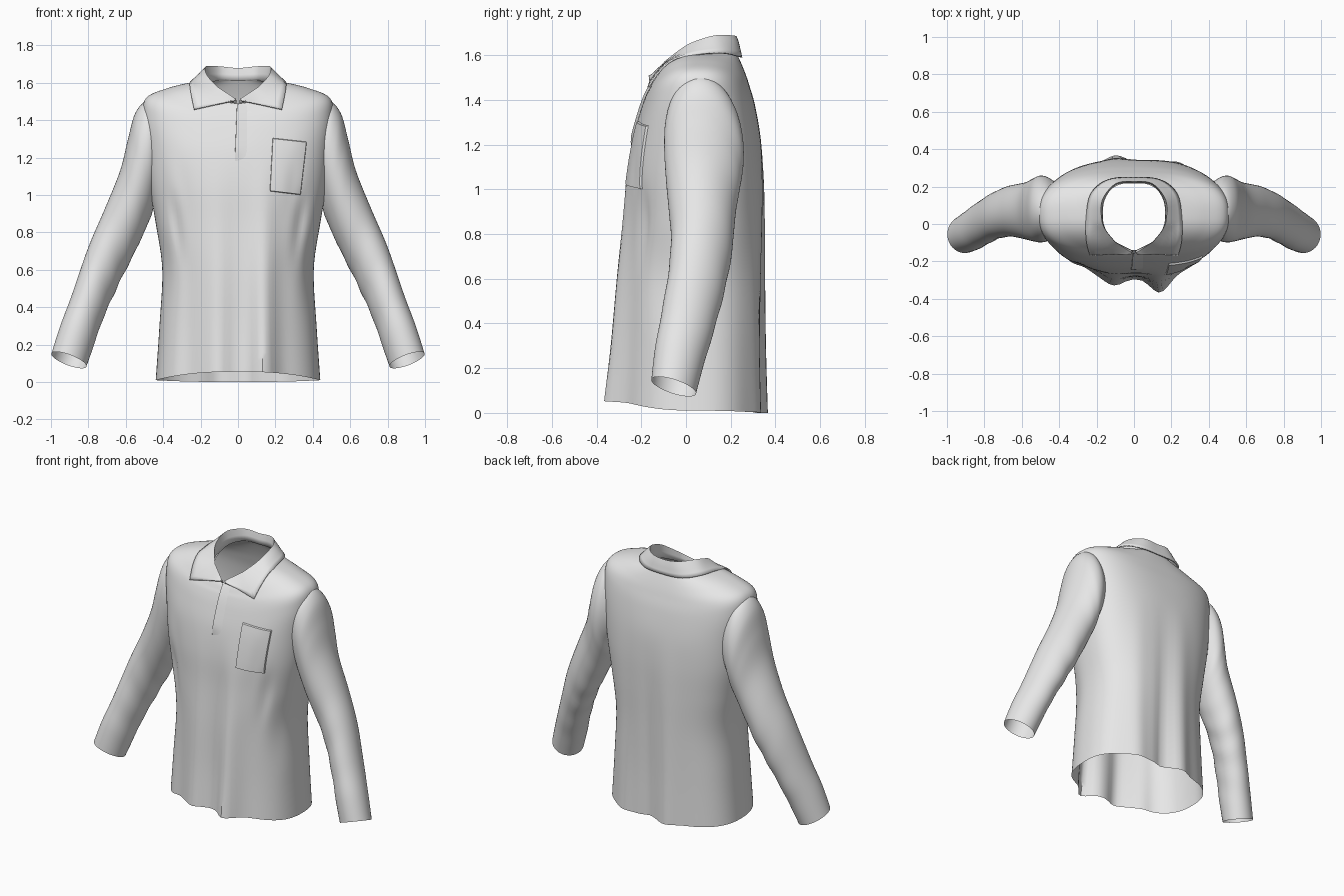
import bpy, bmesh, math
from mathutils import Vector
from mathutils.bvhtree import BVHTree

cube = bpy.data.objects.get("Cube")
if cube:
    bpy.data.objects.remove(cube)

cloth = bpy.data.materials.new("light_grey_cloth")
cloth.use_nodes = True
cloth.diffuse_color = (0.8, 0.8, 0.8, 1)
cloth.node_tree.nodes["Principled BSDF"].inputs["Base Color"].default_value = (0.8, 0.8, 0.8, 1)


def spline(a, b, c, d, t):
    return 0.5 * (2 * b + (c - a) * t + (2 * a - 5 * b + 4 * c - d) * t * t
                  + (3 * b - a - 3 * c + d) * t ** 3)


def refine(rows, steps):
    """Insert smooth in-between rows of points."""
    out = []
    n = len(rows)
    for i in range(n - 1):
        quad = [rows[max(0, min(n - 1, i + k))] for k in (-1, 0, 1, 2)]
        for s in range(steps):
            out.append([spline(*p, s / steps) for p in zip(*quad)])
    return out + [rows[-1]]


def sheet(name, rows, closed=False, angle=40):
    """Skin a grid of points as one smooth cloth surface."""
    bm = bmesh.new()
    grid = [[bm.verts.new(p) for p in row] for row in rows]
    m = len(rows[0])
    for a, b in zip(grid, grid[1:]):
        for j in range(m if closed else m - 1):
            k = (j + 1) % m
            bm.faces.new((a[j], a[k], b[k], b[j]))
    bmesh.ops.recalc_face_normals(bm, faces=bm.faces)
    mesh = bpy.data.meshes.new(name)
    bm.to_mesh(mesh)
    bm.free()
    mesh.materials.append(cloth)
    obj = bpy.data.objects.new(name, mesh)
    bpy.context.collection.objects.link(obj)
    bpy.ops.object.select_all(action='DESELECT')
    obj.select_set(True)
    bpy.context.view_layer.objects.active = obj
    bpy.ops.object.shade_smooth_by_angle(angle=math.radians(angle))
    return obj


def bump(x, centre, width):
    return math.exp(-((x - centre) / width) ** 2)


# Torso: side z, front z, back z, half width, front y, back y
TORSO = [
    (0.01, 0.055, 0.0, 0.44, -0.29, 0.335),
    (0.3, 0.3, 0.3, 0.42, -0.28, 0.335),
    (0.6, 0.6, 0.6, 0.405, -0.275, 0.34),
    (0.85, 0.85, 0.85, 0.44, -0.265, 0.345),
    (1.05, 1.05, 1.05, 0.475, -0.26, 0.345),
    (1.25, 1.22, 1.22, 0.495, -0.24, 0.335),
    (1.42, 1.35, 1.37, 0.51, -0.205, 0.31),
    (1.52, 1.42, 1.46, 0.49, -0.18, 0.285),
    (1.57, 1.45, 1.52, 0.38, -0.165, 0.265),
    (1.6, 1.475, 1.58, 0.26, -0.152, 0.24),
    (1.61, 1.49, 1.62, 0.17, -0.14, 0.22),
]


def torso_ring(zs, zf, zb, w, yf, yb, count=112):
    ring = []
    mid = 0.05
    for i in range(count):
        a = math.tau * i / count
        c, s = math.cos(a), math.sin(a)
        x = math.copysign(abs(c) ** 0.8, c) * w
        d = abs(s) ** 0.8
        y = mid + d * ((yf if s < 0 else yb) - mid)
        z = zs + s * s * ((zf if s < 0 else zb) - zs)
        # Hanging folds deepen toward the hem
        k = max(0, 1 - z / 1.2)
        if s < 0:
            y -= k * d * (0.045 * bump(x, -0.11, 0.07) + 0.09 * bump(x, 0.14, 0.07)
                          - 0.02 * bump(x, -0.27, 0.05))
            # Diagonal drag line below each arm
            y += 0.02 * bump(abs(x), 0.5 - 0.2 * z, 0.03) * bump(z, 0.75, 0.25)
        else:
            y += k * d * (0.035 * bump(x, -0.1, 0.07) + 0.025 * bump(x, 0.24, 0.07)
                          - 0.025 * bump(x, 0.04, 0.05))
        ring.append(Vector((x, y, z)))
    return ring


torso_rows = refine([torso_ring(*r) for r in TORSO], 6)
torso = sheet("shirt_body", torso_rows, closed=True)
surface = BVHTree.FromPolygons([v.co for v in torso.data.vertices],
                               [p.vertices for p in torso.data.polygons])


def front_y(x, z):
    hit = surface.ray_cast(Vector((x, -2, z)), Vector((0, 1, 0)))[0]
    return hit.y if hit else None


# Sleeves: outer x z, inner x z, centre y, half depth
SLEEVE = [
    (0.4, 1.46, 0.43, 1.0, 0.08, 0.14),
    (0.48, 1.505, 0.45, 0.95, 0.08, 0.172),
    (0.548, 1.44, 0.46, 0.9, 0.08, 0.178),
    (0.588, 1.3, 0.485, 0.84, 0.075, 0.168),
    (0.63, 1.13, 0.53, 0.74, 0.07, 0.152),
    (0.71, 0.93, 0.59, 0.62, 0.07, 0.138),
    (0.8, 0.72, 0.655, 0.49, 0.05, 0.127),
    (0.89, 0.46, 0.725, 0.33, 0.005, 0.118),
    (0.95, 0.3, 0.77, 0.2, -0.03, 0.11),
    (0.998, 0.15, 0.81, 0.085, -0.055, 0.1),
]


def sleeve_ring(side, xo, zo, xi, zi, y, depth, count=48):
    mid = Vector(((xo + xi) / 2, y, (zo + zi) / 2))
    half = Vector(((xo - xi) / 2, 0, (zo - zi) / 2))
    ring = []
    for i in range(count):
        a = math.tau * i / count
        p = mid + half * math.cos(a) + Vector((0, depth, -0.03)) * math.sin(a)
        ring.append(Vector((side * p.x, p.y, p.z)))
    return ring


def wrinkle(rows):
    """Soft diagonal creases around the elbow and forearm."""
    for row in rows:
        mid = sum(row, Vector()) / len(row)
        weight = max(0, 1 - abs(mid.z - 0.6) / 0.45)
        for i, p in enumerate(row):
            a = math.tau * i / len(row)
            wave = math.sin(mid.z * 34 + 2 * math.sin(a)) * (1 - math.cos(a)) / 2
            row[i] = p + (p - mid) * 0.025 * weight * wave
    return rows


for side, label in ((1, "left_sleeve"), (-1, "right_sleeve")):
    rows = refine([sleeve_ring(side, *r) for r in SLEEVE], 6)
    sheet(label, wrinkle(rows), closed=True)

# Collar sections from back to front: inner base, fold, outer edge
COLLAR = [
    ((0, 0.22, 1.61), (0, 0.228, 1.675), (0, 0.248, 1.59)),
    ((0.1, 0.21, 1.61), (0.1, 0.215, 1.684), (0.14, 0.235, 1.595)),
    ((0.16, 0.13, 1.6), (0.17, 0.13, 1.685), (0.23, 0.16, 1.61)),
    ((0.17, 0.03, 1.57), (0.175, 0.03, 1.655), (0.255, 0.03, 1.6)),
    ((0.15, -0.04, 1.54), (0.155, -0.03, 1.62), (0.255, -0.06, 1.56)),
    ((0.1, -0.1, 1.51), (0.105, -0.095, 1.57), (0.235, -0.155, 1.457)),
    ((0.01, -0.145, 1.49), (0.012, -0.155, 1.51), (0.02, -0.165, 1.505)),
]


def collar_section(points, side):
    base, fold, edge = (Vector((side * x, y, z)) for x, y, z in points)
    return [base, base.lerp(fold, 0.5), fold] + [fold.lerp(edge, t / 4) for t in range(1, 5)]


def lay_on_front(row):
    """Keep the collar leaf just outside the chest."""
    for i in range(3, len(row)):
        p = row[i]
        y = front_y(p.x, p.z)
        if p.y < 0 and y is not None and y - 0.014 < p.y < y + 0.1:
            p.y = y - 0.014
    return row


# The fronts are separate straight runs so that the collar points stay sharp
left = [collar_section(s, 1) for s in COLLAR]
right = [collar_section(s, -1) for s in COLLAR[:0:-1]]
collar_rows = (refine(right[:2], 6)[:-1] + refine(right[1:] + left[:-1], 5)
               + refine(left[-2:], 6)[1:])
collar = sheet("collar", [lay_on_front(r) for r in collar_rows], angle=50)
thick = collar.modifiers.new("cloth_thickness", 'SOLIDIFY')
thick.thickness = 0.008
thick.offset = 0


def patch(name, corners, lift, count=14):
    """Cloth panel over the chest; lift(u, v) is its height above it."""
    a, b, c, d = (Vector(p) for p in corners)
    steps = [0, 0.012] + [i / count for i in range(1, count)] + [0.988, 1]
    rows = []
    for v in steps:
        row = []
        for u in steps:
            q = a.lerp(b, u).lerp(d.lerp(c, u), v)
            row.append(Vector((q.x, front_y(q.x, q.y) + 0.002 - lift(u, v), q.y)))
        rows.append(row)
    return sheet(name, rows, angle=35)


def pocket_lift(u, v):
    inside = 0 < u < 1 and 0 < v < 1
    return 0.012 + 0.008 * math.sin(math.pi * u) * (1 - v) if inside else 0


def placket_lift(u, v):
    return 0.012 * (1 - u) * min(1, 5 * v) if u > 0 else 0


# Chest pocket and front opening overlap
patch("chest_pocket", ((0.17, 1.02), (0.335, 1.0), (0.368, 1.285), (0.185, 1.305)), pocket_lift)
patch("front_placket", ((-0.018, 1.17), (0.06, 1.17), (0.06, 1.475), (-0.006, 1.485)), placket_lift)
